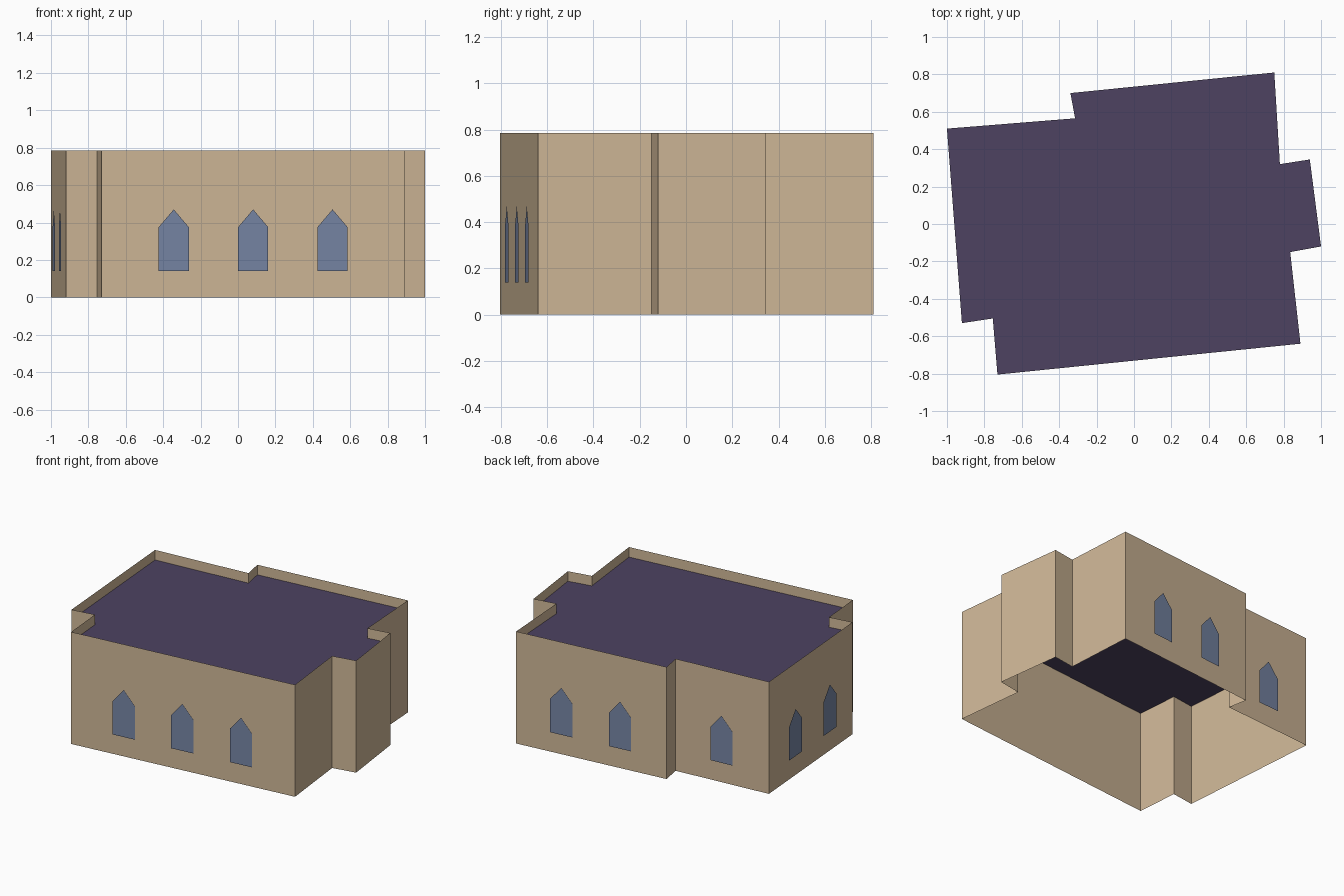
import bpy
import bmesh
from mathutils import Vector

cube = bpy.data.objects.get("Cube")
if cube:
    bpy.data.objects.remove(cube, do_unlink=True)

HEIGHT = 0.785
ROOF_Z = 0.715
PANE_GAP = 0.009
UP = Vector((0, 0, 1))

# Footprint corners, clockwise from the back right-hand corner
CORNERS = [Vector((x, y, 0)) for x, y in (
    (-1, .51), (-.315, .565), (-.34, .70), (.75, .81), (.78, .32), (.94, .345),
    (1, -.12), (.835, -.15), (.89, -.64), (-.73, -.805), (-.755, -.505), (-.92, -.53))]

# Wall number -> positions of window centres along that wall
WINDOWS = {0: (.5,), 2: (.305, .695), 8: (.238, .5, .762), 11: (.285, .695)}

# Pointed window outline: sideways offset, height
OUTLINE = [(-.081, .14), (.081, .14), (.081, .375), (0, .47), (-.081, .375)]


def material(name, rgb):
    linear = [((c / 255 + .055) / 1.055) ** 2.4 for c in rgb]
    mat = bpy.data.materials.new(name)
    mat.use_nodes = True
    mat.diffuse_color = (*linear, 1)
    mat.node_tree.nodes["Principled BSDF"].inputs["Base Color"].default_value = (*linear, 1)
    return mat


def build(name, faces, mat):
    bm = bmesh.new()
    for points in faces:
        bm.faces.new([bm.verts.new(p) for p in points])
    bmesh.ops.remove_doubles(bm, verts=bm.verts, dist=1e-5)
    mesh = bpy.data.meshes.new(name)
    bm.to_mesh(mesh)
    bm.free()
    mesh.materials.append(mat)
    obj = bpy.data.objects.new(name, mesh)
    bpy.context.collection.objects.link(obj)
    return obj


stone = material("tan stone", (208, 184, 152))
slate = material("purple slate", (77, 66, 97))
glass = material("blue glass", (119, 134, 165))

edges = list(zip(CORNERS, CORNERS[1:] + CORNERS[:1]))

# Thin outer walls, open below, rising past the roof as a parapet
build("walls", [(a, a + UP * HEIGHT, b + UP * HEIGHT, b) for a, b in edges], stone)

# Flat roof set below the parapet top
build("roof", [[p + UP * ROOF_Z for p in reversed(CORNERS)]], slate)

# Pointed window panes just in front of the walls
for wall, positions in WINDOWS.items():
    a, b = edges[wall]
    along = (b - a).normalized()
    outward = UP.cross(along)
    for number, t in enumerate(positions, 1):
        centre = a.lerp(b, t) + outward * PANE_GAP
        pane = [centre - along * s + UP * z for s, z in OUTLINE]
        build(f"window_wall_{wall}_{number}", [pane], glass)
